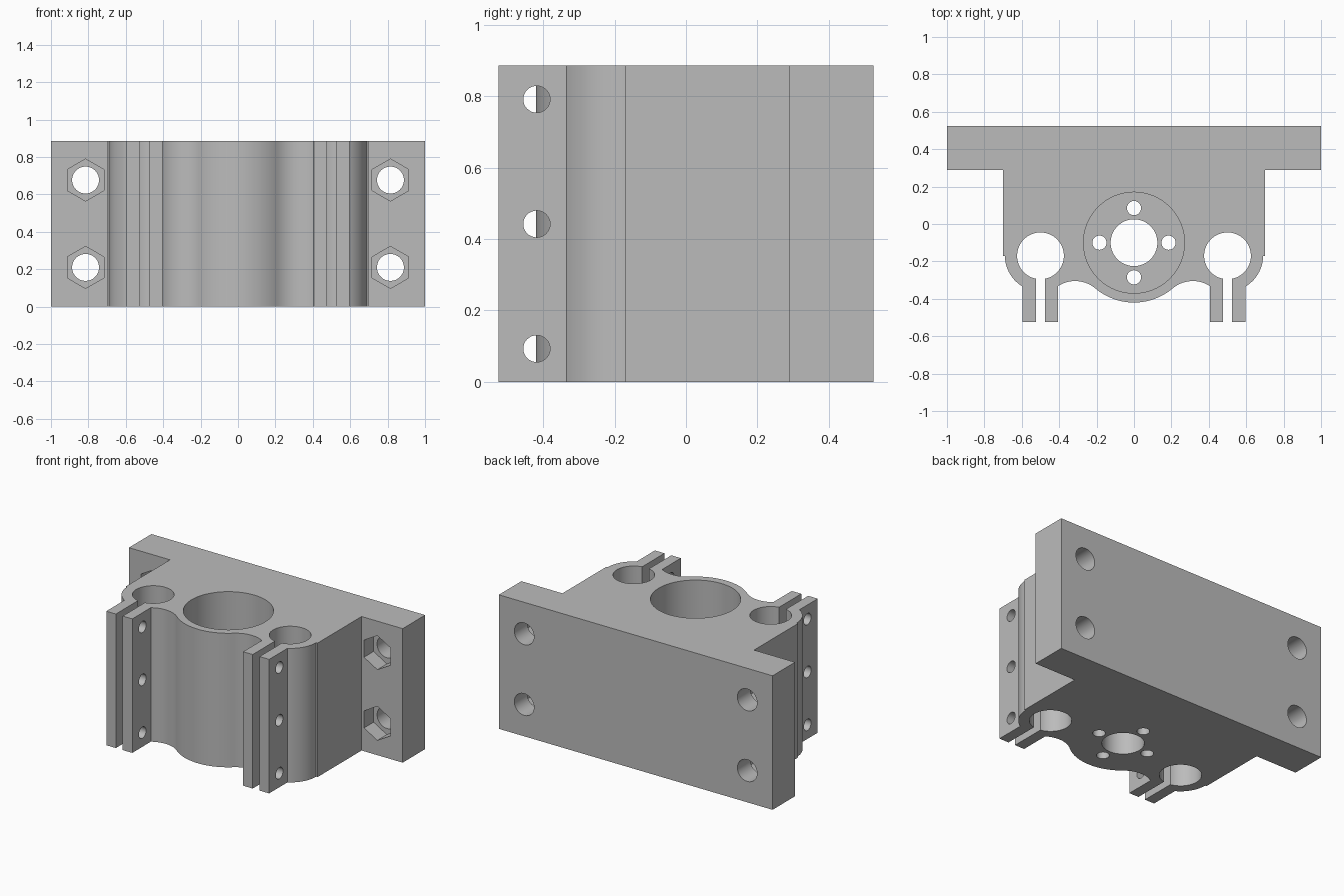
import bpy, bmesh, math
from math import cos, sin, radians, pi
from mathutils import Matrix

if "Cube" in bpy.data.objects:
    bpy.data.objects.remove(bpy.data.objects["Cube"], do_unlink=True)

HEIGHT = 0.885
FLOOR = 0.16          # thickness under the central pocket
CENTRE_Y = -0.10      # axis of the central pocket

grey = bpy.data.materials.new("plain grey")
grey.use_nodes = True
grey.diffuse_color = (0.5, 0.5, 0.5, 1)
grey.node_tree.nodes["Principled BSDF"].inputs["Base Color"].default_value = (0.5, 0.5, 0.5, 1)


def arc(cx, cy, r, start, end, steps):
    """Points on an arc, angles in degrees."""
    angles = [radians(start + (end - start) * i / steps) for i in range(steps + 1)]
    return [(cx + r * cos(a), cy + r * sin(a)) for a in angles]


def make_object(name, bm):
    bmesh.ops.recalc_face_normals(bm, faces=bm.faces)
    mesh = bpy.data.meshes.new(name)
    bm.to_mesh(mesh)
    bm.free()
    mesh.materials.append(grey)
    obj = bpy.data.objects.new(name, mesh)
    bpy.context.collection.objects.link(obj)
    return obj


def add_cylinder(bm, centre, radius, length, axis="Z", sides=48):
    """Cylinder centred on a point; six sides give a nut pocket with points up."""
    turn = {"Z": Matrix(), "X": Matrix.Rotation(pi / 2, 4, "Y"),
            "Y": Matrix.Rotation(pi / 2, 4, "X")}[axis]
    bmesh.ops.create_cone(bm, cap_ends=True, segments=sides, radius1=radius,
                          radius2=radius, depth=length,
                          matrix=Matrix.Translation(centre) @ turn)


# Half outline: belly, fillet, slotted clamp with keyhole bore, side, flange
half = arc(0, CENTRE_Y, 0.32, -90, -49.9, 14)
half += arc(0.315, -0.474, 0.169, 130.1, 57.8, 16)[1:]
half += [(0.405, -0.525), (0.475, -0.525)]
half += arc(0.5, -0.17, 0.125, -101.5, -438.5, 56)
half += [(0.525, -0.525), (0.595, -0.525)]
half += arc(0.5, -0.17, 0.19, -60, 0, 14)
half += [(0.7, -0.17), (0.7, 0.29), (1, 0.29), (1, 0.525)]
outline = half + [(-x, y) for x, y in reversed(half[1:])]

# Carriage body extruded from the outline
bm = bmesh.new()
base = bm.faces.new([bm.verts.new((x, y, 0)) for x, y in outline])
extruded = bmesh.ops.extrude_face_region(bm, geom=[base])["geom"]
bmesh.ops.translate(bm, vec=(0, 0, HEIGHT),
                    verts=[v for v in extruded if isinstance(v, bmesh.types.BMVert)])
body = make_object("carriage_body", bm)

# Central pocket with a solid floor
pocket = bmesh.new()
add_cylinder(pocket, (0, CENTRE_Y, FLOOR + 0.5), 0.27, 1, sides=96)

# Floor holes: one large, four screw holes around it
floor_holes = bmesh.new()
add_cylinder(floor_holes, (0, CENTRE_Y, 0.1), 0.125, 0.4, sides=64)
for i in range(4):
    a = i * pi / 2
    add_cylinder(floor_holes, (0.185 * cos(a), CENTRE_Y + 0.185 * sin(a), 0.1),
                 0.038, 0.4, sides=32)

# Clamp screw holes, flange bolt holes and nut pockets, on both sides
screw_holes, bolt_holes, nut_pockets = bmesh.new(), bmesh.new(), bmesh.new()
for side in (-1, 1):
    for z in (0.093, 0.442, 0.791):
        add_cylinder(screw_holes, (side * 0.5, -0.418, z), 0.0375, 0.26, "X", 32)
    for z in (0.21, 0.677):
        add_cylinder(bolt_holes, (side * 0.815, 0.4, z), 0.072, 0.5, "Y")
        add_cylinder(nut_pockets, (side * 0.815, 0.29, z), 0.1125, 0.2, "Y", 6)

# Cut everything out of the body
bpy.context.view_layer.objects.active = body
cuts = {"pocket": pocket, "floor_holes": floor_holes, "screw_holes": screw_holes,
        "bolt_holes": bolt_holes, "nut_pockets": nut_pockets}
for name, cut in cuts.items():
    cutter = make_object(name + "_cutter", cut)
    cutter.hide_render = True
    mod = body.modifiers.new(name, "BOOLEAN")
    mod.operation = "DIFFERENCE"
    mod.solver = "EXACT"
    mod.object = cutter
    bpy.ops.object.modifier_apply(modifier=name)
    bpy.data.objects.remove(cutter, do_unlink=True)

# Smooth curved walls, keep corners sharp
bpy.ops.object.select_all(action="DESELECT")
body.select_set(True)
bpy.ops.object.shade_smooth_by_angle(angle=radians(30))
